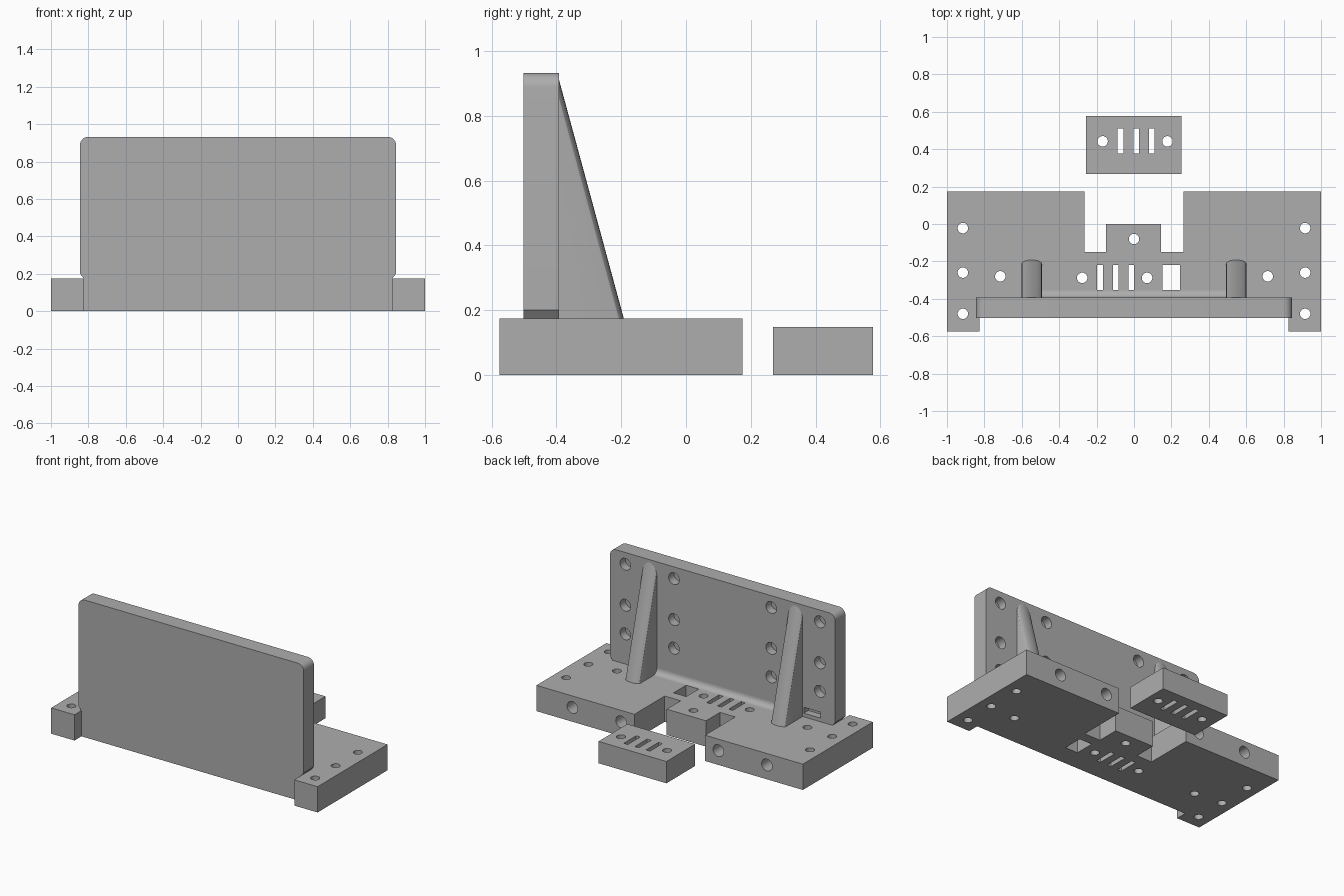
import bpy, bmesh
from math import sin, cos, pi, radians

cube = bpy.data.objects.get("Cube")
if cube:
    bpy.data.objects.remove(cube, do_unlink=True)

grey = bpy.data.materials.new("plain grey")
grey.use_nodes = True
COLOUR = (0.42, 0.42, 0.42, 1)
grey.diffuse_color = COLOUR
grey.node_tree.nodes["Principled BSDF"].inputs["Base Color"].default_value = COLOUR

PLACE = {"x": lambda u, v, w: (w, u, v),
         "y": lambda u, v, w: (u, w, v),
         "z": lambda u, v, w: (u, v, w)}


def loft(bm, low, high, axis, a, b):
    """Join two matching outlines, at a and b along an axis, into a solid."""
    place = PLACE[axis]
    ends = [[bm.verts.new(place(u, v, w)) for u, v in pts]
            for pts, w in ((low, a), (high, b))]
    faces = [bm.faces.new(ring) for ring in ends]
    n = len(low)
    for i in range(n):
        j = (i + 1) % n
        faces.append(bm.faces.new((ends[0][i], ends[0][j], ends[1][j], ends[1][i])))
    bmesh.ops.recalc_face_normals(bm, faces=faces)


def prism(bm, pts, axis, a, b):
    loft(bm, pts, pts, axis, a, b)


def rect(u0, u1, v0, v1):
    return [(u0, v0), (u1, v0), (u1, v1), (u0, v1)]


def arc(cu, cv, r, start, end, steps=8):
    angles = [radians(start + (end - start) * i / steps) for i in range(steps + 1)]
    return [(cu + r * cos(t), cv + r * sin(t)) for t in angles]


def hole(bm, u, v, r, axis, a, b):
    prism(bm, arc(u, v, r, 0, 360, 32)[:-1], axis, a, b)


def finish(name, bm, cutters=None):
    def make(label, source):
        mesh = bpy.data.meshes.new(label)
        source.to_mesh(mesh)
        source.free()
        obj = bpy.data.objects.new(label, mesh)
        bpy.context.collection.objects.link(obj)
        return obj

    obj = make(name, bm)
    obj.data.materials.append(grey)
    bpy.ops.object.select_all(action="DESELECT")
    bpy.context.view_layer.objects.active = obj
    obj.select_set(True)
    if cutters:
        tool = make(name + "_cutter", cutters)
        tool.hide_render = True
        mod = obj.modifiers.new("holes", "BOOLEAN")
        mod.operation, mod.solver, mod.object = "DIFFERENCE", "EXACT", tool
        bpy.ops.object.modifier_apply(modifier=mod.name)
        bpy.data.objects.remove(tool, do_unlink=True)
    bpy.ops.object.shade_smooth_by_angle(angle=radians(30))
    return obj


TOP = 0.175            # upper face of the base
R_SMALL, R_BIG = 0.028, 0.04
BOLT_X = (-0.73, -0.365, 0.365, 0.73)

# Base: notched slab with a middle tab at the back
outline = [(-1, -0.575), (-0.825, -0.575), (-0.825, -0.5), (0.825, -0.5),
           (0.825, -0.575), (1, -0.575), (1, TOP), (0.265, TOP),
           (0.265, -0.15), (0.145, -0.15), (0.145, 0), (-0.15, 0),
           (-0.15, -0.15), (-0.265, -0.15), (-0.265, TOP), (-1, TOP)]
base, cut = bmesh.new(), bmesh.new()
prism(base, outline, "z", 0, TOP)
spots = [(0, -0.08), (-0.277, -0.288), (0.07, -0.288)]
for s in (-1, 1):
    spots += [(s * 0.715, -0.28)] + [(s * 0.915, y) for y in (-0.022, -0.26, -0.48)]
for x, y in spots:
    hole(cut, x, y, R_SMALL, "z", -0.1, 0.3)
for x, w in ((-0.197, 0.03), (-0.113, 0.03), (-0.03, 0.03), (0.152, 0.095)):
    prism(cut, rect(x, x + w, -0.354, -0.22), "z", -0.1, 0.3)
for x in BOLT_X:
    hole(cut, x, 0.097, R_BIG, "y", 0.055, 0.3)
finish("base", base, cut)

# Upright plate: rounded top corners, narrowed foot, blind holes in its back
right_side = [(0.825, TOP), (0.845, 0.2)] + arc(0.8, 0.887, 0.045, 0, 90)
plate, cut = bmesh.new(), bmesh.new()
prism(plate, right_side + [(-x, z) for x, z in reversed(right_side)],
      "y", -0.502, -0.392)
for x in BOLT_X:
    for z in (0.852, 0.574, 0.38):
        hole(cut, x, z, R_BIG, "y", -0.45, -0.3)
prism(cut, rect(-0.735, -0.61, 0.2, 0.24), "y", -0.44, -0.3)
finish("upright_plate", plate, cut)

# Sloping ribs with a gently rounded back face
def rib_section(x, depth, half=0.054, bulge=0.022):
    back = -0.392 + depth
    curve = [(x + half * cos(pi * i / 10), back - bulge + bulge * sin(pi * i / 10))
             for i in range(11)]
    return [(x - half, -0.45), (x + half, -0.45)] + curve

for name, x in (("left_rib", 0.547), ("right_rib", -0.547)):
    rib = bmesh.new()
    loft(rib, rib_section(x, 0.2), rib_section(x, 0), "z", TOP, 0.912)
    finish(name, rib)

# Hollow fillet between the plate and the base
fillet = bmesh.new()
prism(fillet, [(-0.392, TOP)] + arc(-0.354, TOP + 0.038, 0.038, 270, 180),
      "x", -0.5, 0.5)
finish("foot_fillet", fillet)

# Loose clamp block behind the base
block, cut = bmesh.new(), bmesh.new()
prism(block, rect(-0.257, 0.253, 0.268, 0.577), "z", 0, 0.148)
for x in (-0.168, 0.179):
    hole(cut, x, 0.442, R_SMALL, "z", -0.1, 0.3)
for x in (-0.087, -0.003, 0.08):
    prism(cut, rect(x, x + 0.03, 0.377, 0.51), "z", -0.1, 0.3)
finish("clamp_block", block, cut)
